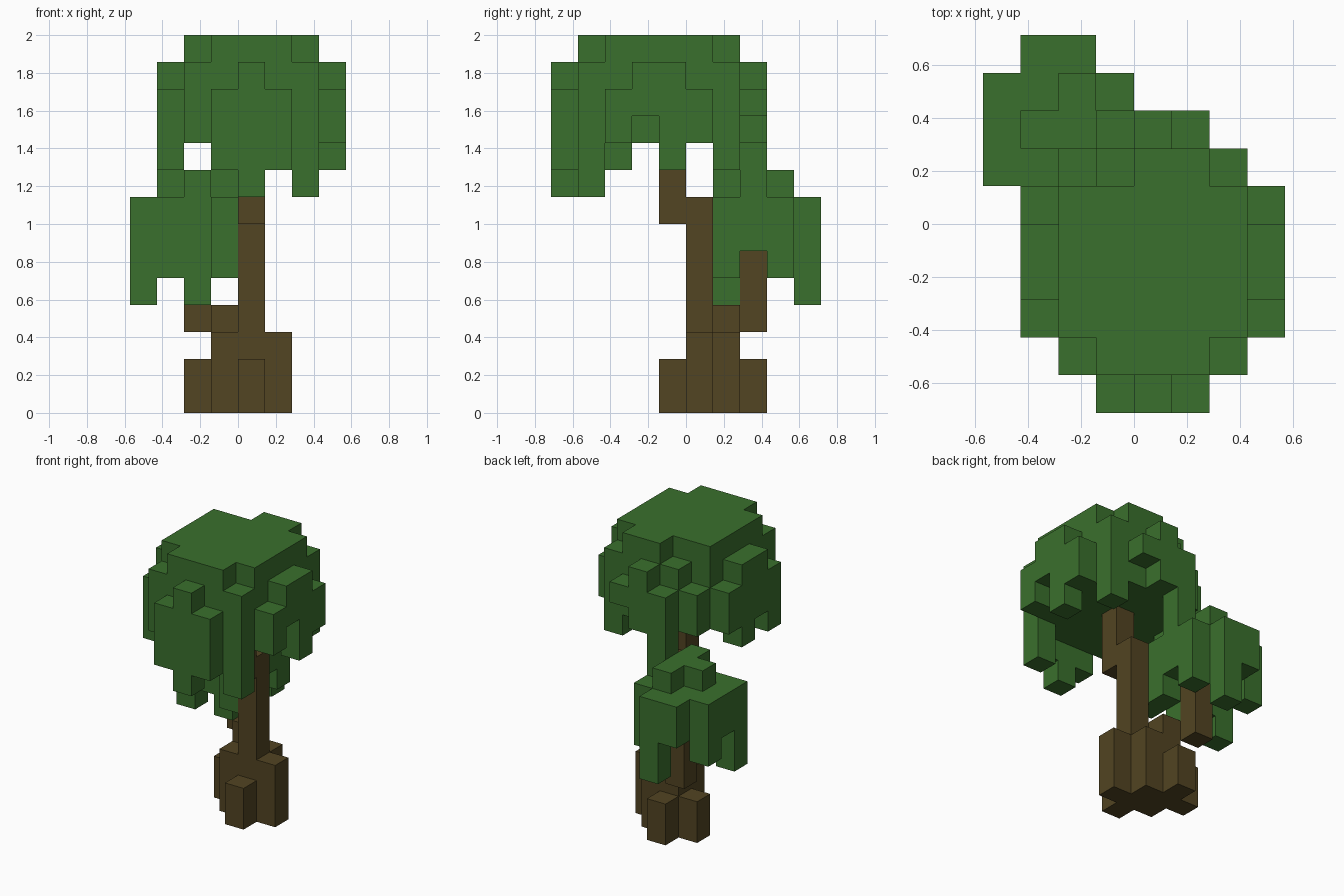
import bpy
import bmesh
from mathutils import Vector

cube = bpy.data.objects.get("Cube")
if cube:
    bpy.data.objects.remove(cube, do_unlink=True)

UNIT = 2 / 14  # edge of one block


def make_material(name, colour):
    mat = bpy.data.materials.new(name)
    mat.use_nodes = True
    mat.diffuse_color = colour
    mat.node_tree.nodes["Principled BSDF"].inputs["Base Color"].default_value = colour
    return mat


def block_cells(x, y, z):
    """Unit cells filled by a block given as three (start, end) ranges."""
    return {(i, j, k) for i in range(*x) for j in range(*y) for k in range(*z)}


def build_part(name, blocks, material):
    """Join blocks into one outer shell, with no faces left inside."""
    cells = set()
    for block in blocks:
        cells |= block_cells(*block)
    bm = bmesh.new()
    for cell in sorted(cells):
        centre = Vector(cell) + Vector((.5, .5, .5))
        for axis in range(3):
            for side in (-1, 1):
                normal = Vector((0, 0, 0))
                normal[axis] = side
                neighbour = tuple(int(c + n) for c, n in zip(cell, normal))
                if neighbour in cells:
                    continue
                u = Vector((0, 0, 0))
                u[(axis + 1) % 3] = .5
                v = normal.cross(u)
                middle = centre + normal / 2
                corners = (-u - v, u - v, u + v, v - u)
                bm.faces.new([bm.verts.new((middle + c) * UNIT) for c in corners])
    bmesh.ops.remove_doubles(bm, verts=bm.verts[:], dist=UNIT / 100)
    mesh = bpy.data.meshes.new(name)
    bm.to_mesh(mesh)
    bm.free()
    mesh.materials.append(material)
    obj = bpy.data.objects.new(name, mesh)
    bpy.context.collection.objects.link(obj)
    return obj


bark = make_material("bark_brown", (.084, .058, .016, 1))
leaf = make_material("leaf_green", (.042, .16, .026, 1))

# Flared foot with three short roots
build_part("roots", [
    ((-1, 2), (0, 1), (0, 3)),
    ((-1, 1), (1, 2), (0, 3)),
    ((0, 1), (-1, 0), (0, 2)),
    ((-2, -1), (1, 2), (0, 2)),
    ((-1, 0), (2, 3), (0, 2)),
], bark)

# Trunk that steps forward near the top
build_part("trunk", [
    ((0, 1), (0, 1), (3, 8)),
    ((0, 1), (-1, 0), (7, 10)),
], bark)

# Side branch stepping back to the lower canopy
build_part("branch", [
    ((-1, 0), (1, 2), (3, 4)),
    ((-2, -1), (2, 3), (3, 6)),
], bark)

# Upper canopy: crown, then the hanging clumps on each side
crown = [
    ((-2, 3), (-3, 1), (10, 14)),
    ((-1, 2), (-4, -3), (10, 14)),
    ((0, 2), (1, 2), (10, 14)),
    ((-1, 0), (1, 2), (10, 13)),
    ((-2, -1), (1, 2), (10, 12)),
    ((2, 3), (1, 2), (9, 13)),
    ((-2, -1), (-4, -3), (10, 13)),
    ((2, 3), (-4, -3), (8, 13)),
]
front_clump = [
    ((-1, 2), (-5, -4), (9, 12)),
    ((0, 1), (-5, -4), (8, 13)),
]
back_clump = [
    ((1, 2), (2, 3), (11, 12)),
    ((0, 1), (2, 3), (10, 13)),
    ((-1, 0), (2, 3), (9, 12)),
]
left_clump = [
    ((3, 4), (-3, -2), (10, 12)),
    ((3, 4), (-2, -1), (11, 13)),
    ((3, 4), (-1, 0), (9, 13)),
    ((3, 4), (0, 1), (10, 12)),
]
right_clump = [
    ((-3, -2), (-3, -2), (9, 12)),
    ((-3, -2), (-2, -1), (10, 13)),
    ((-3, -2), (-1, 0), (9, 13)),
    ((-3, -2), (0, 1), (10, 12)),
]
build_part("upper_canopy", crown + front_clump + back_clump + left_clump + right_clump, leaf)

# Lower canopy: cap, body and hanging tips
cap = [
    ((-2, -1), (1, 4), (8, 9)),
    ((-3, 0), (2, 3), (8, 9)),
]
body = [
    ((-4, 0), (1, 4), (6, 8)),
    ((-3, -1), (4, 5), (6, 8)),
]
tips = [
    ((-1, 0), (0, 2), (5, 8)),
    ((-1, 0), (3, 4), (5, 6)),
    ((-3, -2), (1, 2), (5, 6)),
    ((-4, -3), (3, 4), (5, 6)),
    ((-2, -1), (1, 2), (4, 6)),
    ((-4, -3), (1, 2), (4, 6)),
    ((-2, -1), (4, 5), (4, 6)),
]
build_part("lower_canopy", cap + body + tips, leaf)
